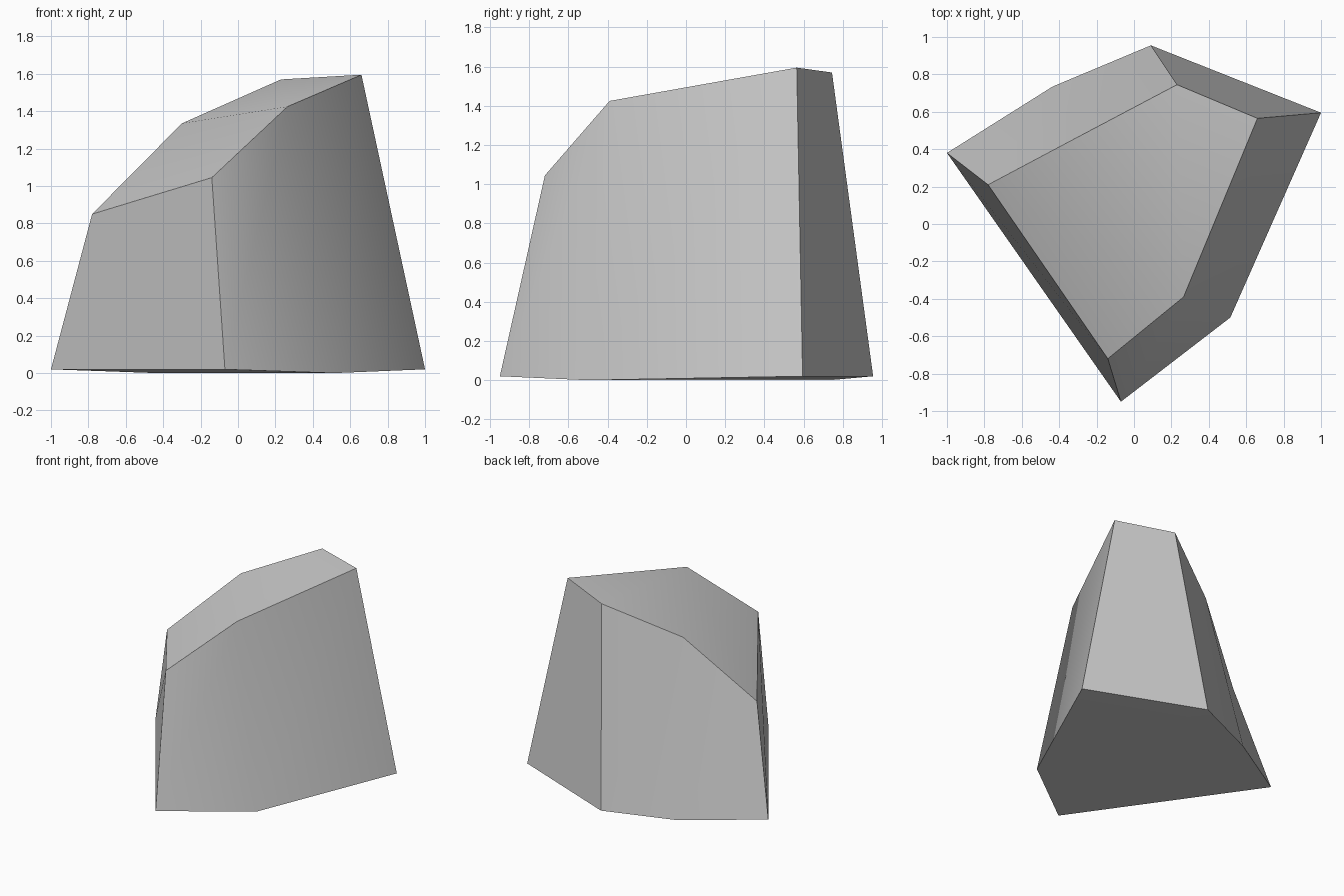
import bpy
import bmesh
import math

if "Cube" in bpy.data.objects:
    bpy.data.objects.remove(bpy.data.objects["Cube"])

# Stone colour
stone = bpy.data.materials.new("grey_stone")
stone.use_nodes = True
colour = (0.6, 0.6, 0.6, 1)
stone.diffuse_color = colour
stone.node_tree.nodes["Principled BSDF"].inputs["Base Color"].default_value = colour

# Outlines of the foot and the sloping top, in matching order
foot = [(-1, 0.38, 0.02), (-0.07, -0.95, 0.02), (0.515, -0.5, 0),
        (1, 0.595, 0.02), (0.09, 0.955, 0.02), (-0.435, 0.735, 0)]
crown = [(-0.78, 0.21, 0.85), (-0.14, -0.72, 1.045), (0.265, -0.39, 1.425),
         (0.66, 0.565, 1.595), (0.23, 0.745, 1.57), (-0.3, 0.465, 1.335)]

bm = bmesh.new()
low = [bm.verts.new(p) for p in foot]
high = [bm.verts.new(p) for p in crown]
count = len(low)

# Side walls
for i in range(count):
    j = (i + 1) % count
    bm.faces.new((low[i], low[j], high[j], high[i]))

# Top and underside, each folded along one ridge
for ring in (high, low):
    bm.faces.new((ring[0], ring[1], ring[2], ring[5]))
    bm.faces.new((ring[2], ring[3], ring[4], ring[5]))
bmesh.ops.recalc_face_normals(bm, faces=bm.faces)

mesh = bpy.data.meshes.new("rock")
bm.to_mesh(mesh)
bm.free()
mesh.materials.append(stone)
rock = bpy.data.objects.new("rock", mesh)
bpy.context.collection.objects.link(rock)

# Soft folds, crisp outer edges
bpy.ops.object.select_all(action="DESELECT")
rock.select_set(True)
bpy.context.view_layer.objects.active = rock
bpy.ops.object.shade_smooth_by_angle(angle=math.radians(40))
